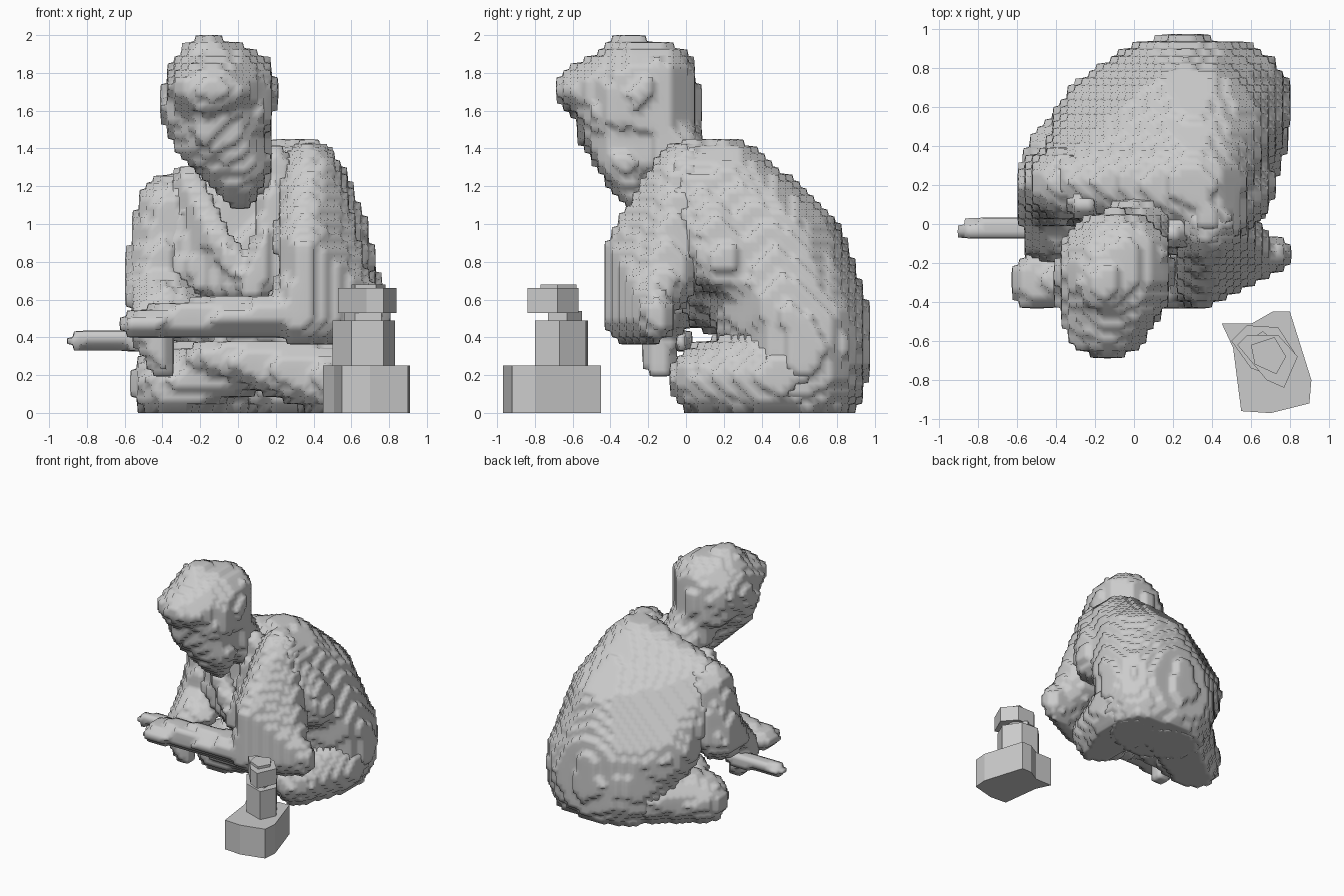
import bpy, bmesh, math

CELL = 0.037   # size of the carved steps


def ball_points(x, y, z, rx, ry=None, rz=None):
    ry, rz = ry or rx, rz or rx
    pts = []
    for i in range(9):
        t = math.pi * i / 8
        for j in range(16):
            a = math.tau * j / 16
            pts.append((x + rx * math.sin(t) * math.cos(a),
                        y + ry * math.sin(t) * math.sin(a),
                        max(0, z + rz * math.cos(t))))
    return pts


def hull(points):
    bm = bmesh.new()
    for p in points:
        bm.verts.new(p)
    bmesh.ops.remove_doubles(bm, verts=bm.verts[:], dist=0.0005)
    res = bmesh.ops.convex_hull(bm, input=bm.verts[:])
    loose = [v for v in set(res["geom_interior"] + res["geom_unused"])
             if isinstance(v, bmesh.types.BMVert) and v.is_valid]
    bmesh.ops.delete(bm, geom=loose, context='VERTS')
    bmesh.ops.recalc_face_normals(bm, faces=bm.faces[:])
    me = bpy.data.meshes.new("piece")
    bm.to_mesh(me)
    bm.free()
    return me


def blob(*balls):
    return [hull([p for b in balls for p in ball_points(*b)])]


def limb(*balls):
    return [m for a, b in zip(balls, balls[1:]) for m in blob(a, b)]


def prism(poly, z0, z1):
    return [hull([(x, y, z) for x, y in poly for z in (z0, z1)])]


def part(name, pieces, stepped=True):
    bm = bmesh.new()
    for me in pieces:
        bm.from_mesh(me)
        bpy.data.meshes.remove(me)
    mesh = bpy.data.meshes.new(name)
    bm.to_mesh(mesh)
    bm.free()
    ob = bpy.data.objects.new(name, mesh)
    bpy.context.collection.objects.link(ob)
    if not stepped:
        return ob
    # fuse the pieces, then turn the surface into softened steps
    fuse = ob.modifiers.new("fuse", 'REMESH')
    fuse.mode, fuse.voxel_size = 'VOXEL', 0.018
    size = max(max(v.co[k] for v in mesh.vertices) - min(v.co[k] for v in mesh.vertices) for k in range(3))
    steps = ob.modifiers.new("steps", 'REMESH')
    steps.mode = 'BLOCKS'
    steps.octree_depth = math.ceil(math.log2(size / CELL / 0.98))
    steps.scale = size / (CELL * 2 ** steps.octree_depth)
    steps.use_remove_disconnected = False
    soft = ob.modifiers.new("soften", 'SMOOTH')
    soft.factor, soft.iterations = 0.5, 2
    dg = bpy.context.evaluated_depsgraph_get()
    done = bpy.data.meshes.new_from_object(ob.evaluated_get(dg))
    ob.modifiers.clear()
    ob.data = done
    for v in done.vertices:
        if v.co.z < CELL * 0.8:
            v.co.z = 0
    done.shade_smooth()
    return ob


# hunched back, shoulders and chest wrapped in the robe
part("robed_torso",
     blob((0.3, 0.6, 0.25, 0.5, 0.37, 0.45), (0.26, 0.56, 0.55, 0.54, 0.41, 0.32),
          (0.28, 0.46, 0.93, 0.42, 0.37, 0.26),
          (0.3, 0.2, 1.2, 0.29, 0.27, 0.26),
          (-0.22, 0.22, 1.05, 0.28, 0.2, 0.26),
          (-0.1, 0.5, 0.6, 0.32, 0.3, 0.3))
     + blob((0.45, 0.65, 0.35, 0.36, 0.3, 0.5), (0.2, 0.66, 0.35, 0.42, 0.31, 0.5))
     + blob((0.0, 0.15, 1.1, 0.3, 0.18, 0.22), (0.02, 0.12, 0.72, 0.3, 0.18, 0.3),
            (0.4, 0.15, 0.95, 0.3, 0.22, 0.28))
     + blob((0.38, 0.03, 1.2, 0.19, 0.2, 0.25), (0.55, 0.2, 0.82, 0.18, 0.2, 0.2)))

# crossed legs
part("folded_legs",
     limb((0.15, 0.64, 0.22, 0.33, 0.27, 0.28), (-0.36, 0.32, 0.16, 0.22, 0.21, 0.2),
          (0.05, 0.2, 0.22, 0.18, 0.12, 0.12))
     + limb((0.52, 0.5, 0.2, 0.28, 0.35, 0.28), (0.48, 0.11, 0.18, 0.2, 0.2, 0.19),
            (-0.1, 0.15, 0.3, 0.2, 0.14, 0.1)))

# crossing collar folds with the lapels behind them
low = (0.08, -0.14, 0.66, 0.07)
part("robe_collar",
     limb((-0.26, 0.1, 1.23, 0.08), (-0.1, -0.06, 0.9, 0.08), low)
     + limb((0.2, -0.04, 1.32, 0.09), (0.17, -0.1, 1.0, 0.08), low)
     + blob((-0.27, 0.12, 1.18, 0.08), (-0.12, -0.03, 0.88, 0.06), (0.06, -0.1, 0.64, 0.06),
            (-0.36, 0.12, 0.75, 0.1))
     + blob((0.2, 0.0, 1.3, 0.07), (0.15, -0.07, 0.95, 0.06), (0.1, -0.1, 0.64, 0.06),
            (0.36, -0.06, 0.9, 0.1)))

# right arm with a wide sleeve, reaching across the lap
part("right_arm",
     blob((0.38, 0.0, 1.22, 0.17, 0.2, 0.22), (0.35, -0.25, 0.88, 0.16, 0.18, 0.14),
          (0.5, -0.12, 0.7, 0.2, 0.18, 0.18))
     + blob((0.36, -0.25, 0.85, 0.15, 0.18, 0.14), (0.32, -0.3, 0.52, 0.14, 0.14, 0.17),
            (0.68, -0.15, 0.52, 0.14, 0.1, 0.15))
     + limb((0.3, -0.31, 0.52, 0.15, 0.13, 0.12), (-0.3, -0.29, 0.5, 0.13, 0.12, 0.1),
            (-0.53, -0.29, 0.47, 0.11, 0.15, 0.08)))

# left arm with the hand hanging down
part("left_arm",
     limb((-0.36, 0.21, 1.06, 0.19, 0.19, 0.21), (-0.44, 0.18, 0.66, 0.18, 0.21, 0.2),
          (-0.38, -0.06, 0.57, 0.19, 0.12, 0.12), (-0.45, -0.13, 0.42, 0.12, 0.11, 0.1),
          (-0.4, -0.14, 0.26, 0.08)))
part("held_stick",
     limb((-0.42, -0.03, 0.38, 0.06), (-0.7, -0.01, 0.39, 0.06, 0.06, 0.05),
          (-0.86, -0.03, 0.38, 0.05)))

# bowed head with brow, nose, ears and pointed beard
jaw = (-0.11, -0.36, 1.45, 0.25, 0.18, 0.17)
part("bowed_head",
     blob((-0.1, -0.25, 1.7, 0.31, 0.33, 0.28), (-0.14, -0.54, 1.71, 0.22, 0.15, 0.14),
          (-0.08, -0.12, 1.5, 0.25, 0.19, 0.12), (-0.05, -0.16, 1.8, 0.24, 0.22, 0.16))
     + blob((-0.11, -0.33, 1.6, 0.31, 0.26, 0.15), jaw)
     + blob(jaw, (0.02, -0.32, 1.32, 0.16, 0.15, 0.12), (0.0, -0.28, 1.16, 0.1, 0.1, 0.08))
     + limb((-0.19, -0.53, 1.62, 0.07), (-0.17, -0.52, 1.48, 0.07))
     + limb((-0.16, -0.3, 1.92, 0.14, 0.14, 0.08), (-0.08, -0.14, 1.87, 0.16, 0.12, 0.09))
     + limb((0.15, -0.25, 1.62, 0.05, 0.06, 0.08), (0.14, -0.25, 1.54, 0.05))
     + limb((-0.03, -0.14, 1.5, 0.19), (0.02, -0.02, 1.28, 0.2, 0.18, 0.18)))

# small stand in front: base, column, neck and cap
base = [(0.5, -0.57), (0.66, -0.56), (0.71, -0.45), (0.8, -0.45), (0.84, -0.72),
        (0.91, -0.8), (0.9, -0.92), (0.7, -0.97), (0.55, -0.96), (0.53, -0.75)]
column = [(0.5, -0.6), (0.58, -0.52), (0.74, -0.53), (0.83, -0.67), (0.77, -0.8), (0.6, -0.74)]
neck = [(0.56, -0.62), (0.66, -0.55), (0.76, -0.63), (0.76, -0.73), (0.62, -0.72)]
cap = [(0.53, -0.62), (0.58, -0.57), (0.74, -0.57), (0.84, -0.68), (0.77, -0.84), (0.68, -0.8)]
part("stand_base", prism(base, 0, 0.25) + prism([(0.45, -0.51), (0.66, -0.51), (0.66, -0.66), (0.52, -0.66)], 0, 0.25), False)
part("stand_column", prism(column, 0.24, 0.49) + prism(neck, 0.48, 0.54), False)
part("stand_cap", prism(cap, 0.53, 0.66)
     + prism([(0.6, -0.62), (0.72, -0.58), (0.78, -0.68), (0.73, -0.77), (0.62, -0.72)], 0.6, 0.68), False)
